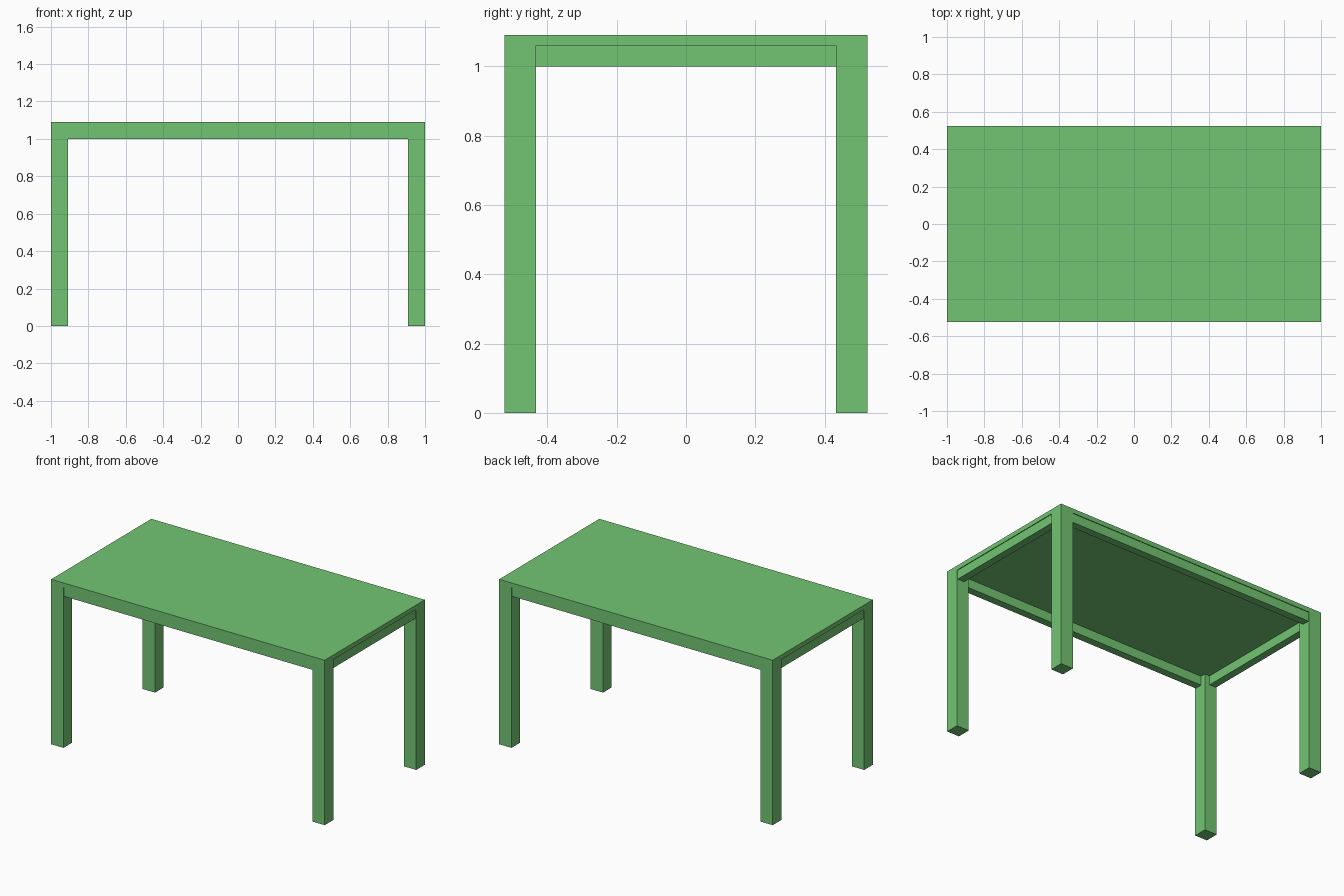
import bpy

if "Cube" in bpy.data.objects:
    bpy.data.objects.remove(bpy.data.objects["Cube"])

HX, HY = 1.0, 0.523           # half length and half depth
LEG, LEG_H, TOP_H = 0.09, 1.06, 1.09
APRON_Z = 1.0                 # underside of the aprons
INSET, THICK = 0.005, 0.05    # apron recess and thickness

green = bpy.data.materials.new("green_paint")
green.diffuse_color = (0.17, 0.56, 0.17, 1)
green.use_nodes = True
green.node_tree.nodes["Principled BSDF"].inputs["Base Color"].default_value = green.diffuse_color


def box(name, x0, x1, y0, y1, z0, z1):
    bpy.ops.mesh.primitive_cube_add(
        size=1, location=((x0 + x1) / 2, (y0 + y1) / 2, (z0 + z1) / 2))
    ob = bpy.context.object
    ob.name = name
    ob.scale = (x1 - x0, y1 - y0, z1 - z0)
    bpy.ops.object.transform_apply(location=True, rotation=False, scale=True)
    ob.data.materials.append(green)
    return ob


# Table top
box("table_top", -HX, HX, -HY, HY, LEG_H, TOP_H)

# Square legs, flush with the corners of the top
for sx, xn in ((-1, "left"), (1, "right")):
    for sy, yn in ((-1, "front"), (1, "back")):
        cx, cy = sx * (HX - LEG / 2), sy * (HY - LEG / 2)
        box(f"{yn}_{xn}_leg", cx - LEG / 2, cx + LEG / 2,
            cy - LEG / 2, cy + LEG / 2, 0, LEG_H)

# Long aprons between the legs
for s, n in ((-1, "front"), (1, "back")):
    c = s * (HY - INSET - THICK / 2)
    box(f"{n}_apron", -HX + LEG, HX - LEG, c - THICK / 2, c + THICK / 2,
        APRON_Z, LEG_H)

# Short aprons between the legs
for s, n in ((-1, "left"), (1, "right")):
    c = s * (HX - INSET - THICK / 2)
    box(f"{n}_apron", c - THICK / 2, c + THICK / 2, -HY + LEG, HY - LEG,
        APRON_Z, LEG_H)
